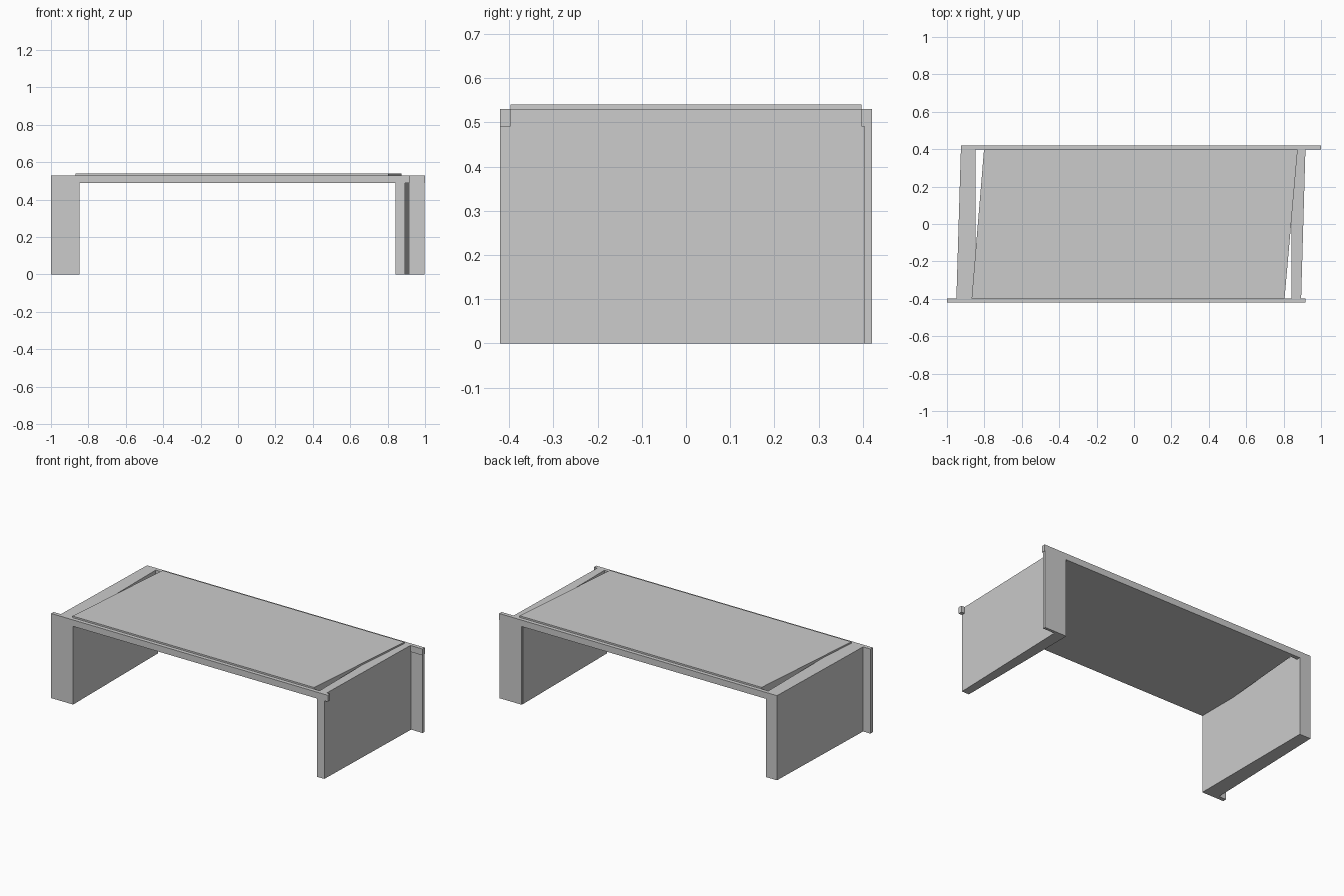
import bpy, bmesh
from mathutils import Vector

if "Cube" in bpy.data.objects:
    bpy.data.objects.remove(bpy.data.objects["Cube"])


def prism(name, outline, extrude):
    """Closed flat-sided solid from a 3D outline pushed along a vector."""
    bm = bmesh.new()
    face = bm.faces.new([bm.verts.new(p) for p in outline])
    res = bmesh.ops.extrude_face_region(bm, geom=[face], use_keep_orig=True)
    verts = [g for g in res["geom"] if isinstance(g, bmesh.types.BMVert)]
    bmesh.ops.translate(bm, verts=verts, vec=Vector(extrude))
    bmesh.ops.recalc_face_normals(bm, faces=bm.faces)
    mesh = bpy.data.meshes.new(name)
    bm.to_mesh(mesh)
    bm.free()
    obj = bpy.data.objects.new(name, mesh)
    bpy.context.collection.objects.link(obj)
    return obj


def slab(name, plan, z0, z1):
    return prism(name, [(x, y, z0) for x, y in plan], (0, 0, z1 - z0))


def board(name, profile, y0, y1):
    return prism(name, [(x, y0, z) for x, z in profile], (0, y1 - y0, 0))


H, RAIL = 0.53, 0.49      # frame height and underside of the rails

# skewed table top, standing just proud of the frame
slab("table_top", [(-0.868, -0.397), (0.805, -0.397),
                   (0.875, 0.397), (-0.802, 0.397)], RAIL, 0.54)

# side panels with slanted outer faces
slab("left_panel", [(-0.95, -0.41), (-0.848, -0.41),
                    (-0.848, 0.421), (-0.925, 0.421)], 0, H)
slab("right_panel", [(0.843, -0.421), (0.893, -0.421),
                     (0.917, 0.41), (0.843, 0.41)], 0, H)

# front: L-shaped board, leg on the left and rail across
board("front_board", [(-1, 0), (-0.848, 0), (-0.848, RAIL), (0.917, RAIL),
                      (0.917, H), (-1, H)], -0.421, -0.397)

# back: rail across and a slightly thinner leg on the right
board("back_rail", [(-0.925, RAIL), (1, RAIL), (1, H), (-0.925, H)], 0.397, 0.421)
board("back_leg", [(0.845, 0), (0.997, 0), (0.997, RAIL), (0.845, RAIL)], 0.404, 0.421)
